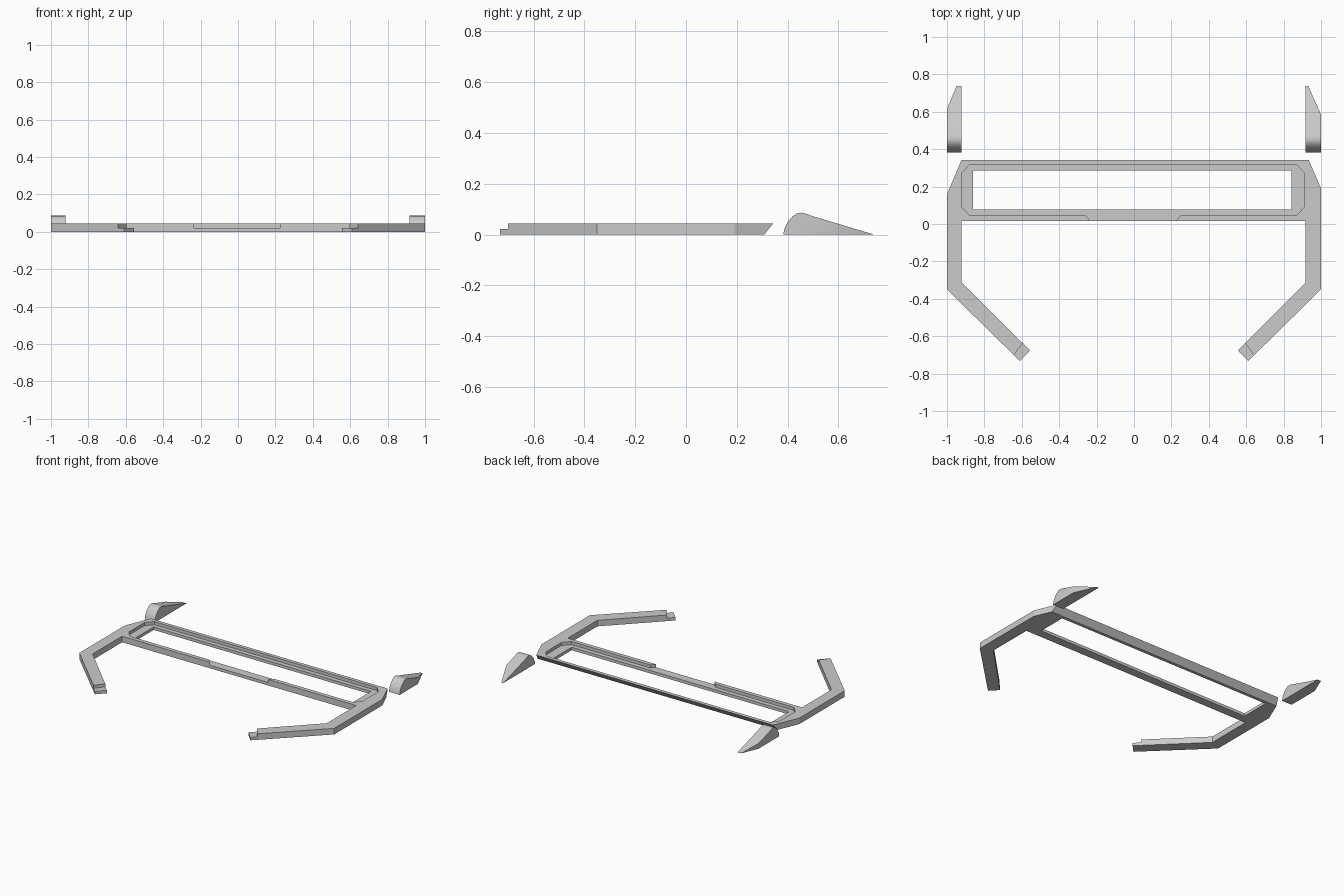
import bpy
import bmesh
from mathutils import Vector

cube = bpy.data.objects.get("Cube")
if cube:
    bpy.data.objects.remove(cube, do_unlink=True)

H = 0.043       # frame thickness
STEP = 0.021    # height of ledges and lap joints

grey = bpy.data.materials.new("light grey")
grey.use_nodes = True
grey.diffuse_color = (0.6, 0.6, 0.6, 1)
grey.node_tree.nodes["Principled BSDF"].inputs["Base Color"].default_value = (0.6, 0.6, 0.6, 1)


def prism(name, points, offset, finish=None):
    """Extrude a closed 3D outline along an offset vector."""
    bm = bmesh.new()
    face = bm.faces.new([bm.verts.new(p) for p in points])
    ext = bmesh.ops.extrude_face_region(bm, geom=[face])
    moved = [v for v in ext["geom"] if isinstance(v, bmesh.types.BMVert)]
    bmesh.ops.translate(bm, verts=moved, vec=offset)
    if finish:
        finish(bm)
    bmesh.ops.recalc_face_normals(bm, faces=bm.faces)
    mesh = bpy.data.meshes.new(name)
    bm.to_mesh(mesh)
    bm.free()
    mesh.materials.append(grey)
    obj = bpy.data.objects.new(name, mesh)
    bpy.context.collection.objects.link(obj)
    return obj


def slab(name, outline, z0, z1, finish=None):
    return prism(name, [(x, y, z0) for x, y in outline], (0, 0, z1 - z0), finish)


def select(obj):
    bpy.ops.object.select_all(action="DESELECT")
    obj.select_set(True)
    bpy.context.view_layer.objects.active = obj


def cut(target, cutter):
    cutter.hide_render = True
    mod = target.modifiers.new("cut", "BOOLEAN")
    mod.operation = "DIFFERENCE"
    mod.solver = "EXACT"
    mod.object = cutter
    select(target)
    bpy.ops.object.modifier_apply(modifier=mod.name)
    bpy.data.objects.remove(cutter, do_unlink=True)


def mirrored(points):
    return [(-x, y) for x, y in reversed(points)]


def undercut(bm):
    # Lean the back wall inward at the bottom, along the corner diagonals
    for v in bm.verts:
        if v.co.y > 0.3 and v.co.z < STEP:
            v.co.y -= 0.035
            v.co.x += 0.0145 if v.co.x > 0 else -0.0145


# Frame with two bent arms
arm = [(0.916, 0.016), (0.916, -0.314), (0.556, -0.676), (0.61, -0.733), (1, -0.35)]
right_arm = [(-0.921, 0.016), (-0.921, -0.314)] + [(-x, y) for x, y in arm[2:]]
outline = arm + [(1, 0.19), (0.934, 0.343), (-0.922, 0.343), (-1, 0.158)] + right_arm[::-1]
frame = slab("frame", outline, 0, H, undercut)

# Window opening through the frame
cut(frame, slab("opening", [(-0.862, 0.077), (0.843, 0.077), (0.843, 0.286), (-0.862, 0.286)], -0.1, 0.1))

# Chamfered ledge around the window, with a gap through the front rail
half = [(0.23, -0.02), (0.23, 0.016), (0.253, 0.045), (0.872, 0.045),
        (0.917, 0.092), (0.917, 0.27), (0.874, 0.317)]
ledge = [(x - 0.005, y) for x, y in half + mirrored(half)]
cut(frame, slab("ledge", ledge, STEP, 0.1))

# Lap joints at the arm tips
tip = [(0.553, -0.58), (0.685, -0.759), (0.61, -0.8), (0.5, -0.68)]
for shape in (tip, mirrored(tip)):
    cut(frame, slab("tip_joint", shape, STEP, 0.1))

# Wedge-shaped rear fins with rounded noses
profile = [(0.383, 0), (0.388, 0.025), (0.402, 0.052), (0.42, 0.072), (0.437, 0.083),
           (0.455, 0.086), (0.475, 0.081), (0.5, 0.072), (0.737, 0.001), (0.737, 0)]


def fin(name, inner, outer, taper_y, tip_x):
    def taper(bm):
        start, end = Vector((outer, taper_y, 0)), Vector((tip_x, 0.737, 0))
        along = end - start
        normal = Vector((along.y, -along.x, 0)) * (1 if outer > 0 else -1)
        res = bmesh.ops.bisect_plane(bm, geom=bm.verts[:] + bm.edges[:] + bm.faces[:],
                                     plane_co=start, plane_no=normal, clear_outer=True)
        edges = [e for e in res["geom_cut"] if isinstance(e, bmesh.types.BMEdge)]
        bmesh.ops.holes_fill(bm, edges=edges, sides=0)

    obj = prism(name, [(inner, y, z) for y, z in profile], (outer - inner, 0, 0), taper)
    select(obj)
    bpy.ops.object.shade_smooth_by_angle(angle=0.6)


fin("left_fin", 0.916, 1, 0.585, 0.932)
fin("right_fin", -0.921, -1, 0.615, -0.949)
